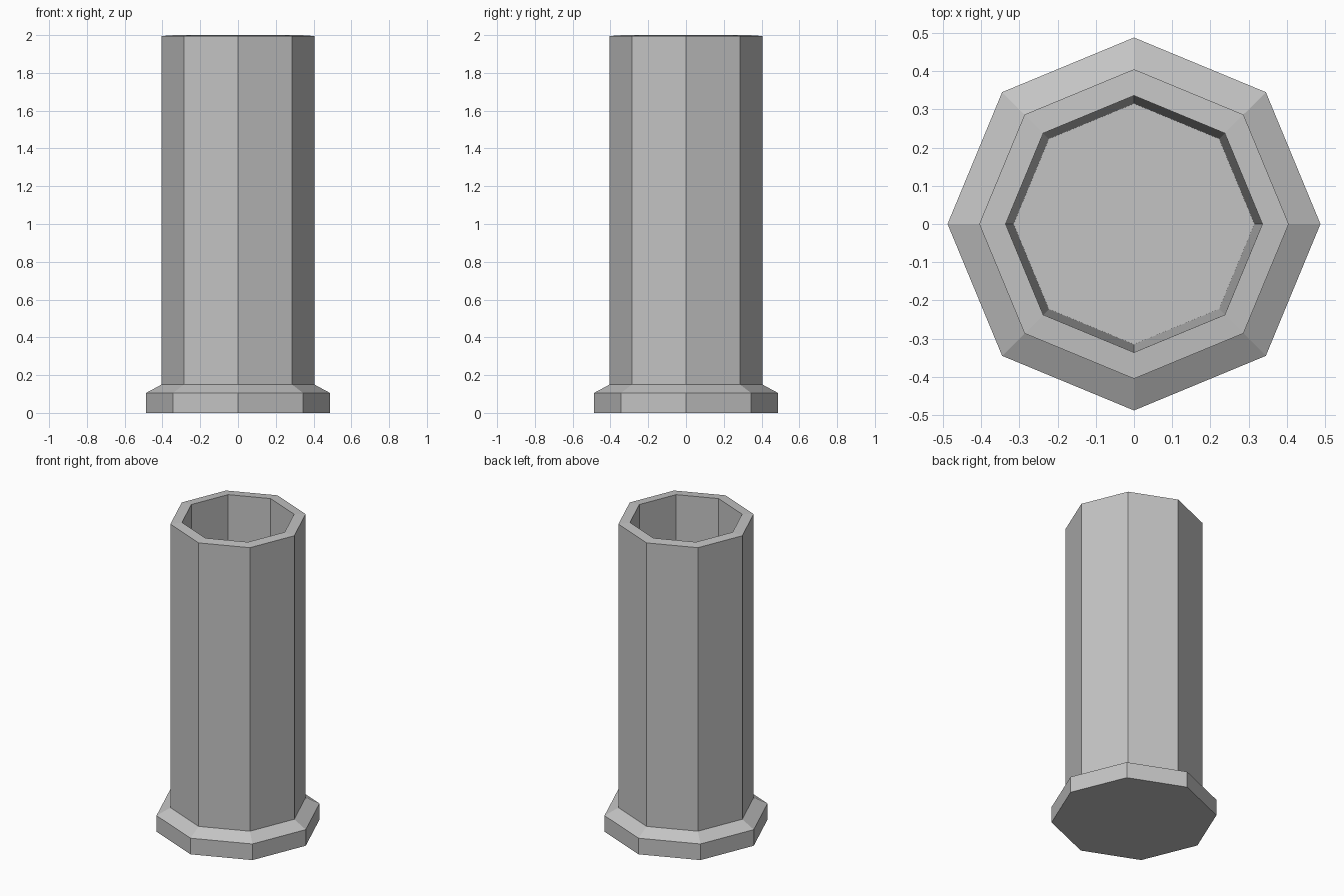
import bpy
import bmesh
from math import cos, sin, pi

SIDES = 8

cube = bpy.data.objects.get("Cube")
if cube:
    bpy.data.objects.remove(cube, do_unlink=True)

# Plain grey material
grey = bpy.data.materials.new("grey")
grey.use_nodes = True
colour = (0.55, 0.55, 0.55, 1)
grey.diffuse_color = colour
grey.node_tree.nodes["Principled BSDF"].inputs["Base Color"].default_value = colour


def turned_part(name, profile):
    """Sweep (radius, height) points round z, capping both ends."""
    bm = bmesh.new()
    rings = []
    for radius, z in profile:
        angles = [2 * pi * i / SIDES for i in range(SIDES)]
        rings.append([bm.verts.new((radius * cos(a), radius * sin(a), z)) for a in angles])
    for low, high in zip(rings, rings[1:]):
        for i in range(SIDES):
            j = (i + 1) % SIDES
            bm.faces.new((low[i], low[j], high[j], high[i]))
    bm.faces.new(rings[0][::-1])
    bm.faces.new(rings[-1])
    bmesh.ops.recalc_face_normals(bm, faces=bm.faces)
    mesh = bpy.data.meshes.new(name)
    bm.to_mesh(mesh)
    bm.free()
    mesh.materials.append(grey)
    obj = bpy.data.objects.new(name, mesh)
    bpy.context.collection.objects.link(obj)
    return obj


# Flanged base, straight outer wall, rim, tapering bore and its floor
turned_part("flanged_tube", [
    (0.488, 0.0),
    (0.488, 0.105),
    (0.405, 0.15),
    (0.405, 1.995),
    (0.336, 2.0),
    (0.315, 0.15),
])
